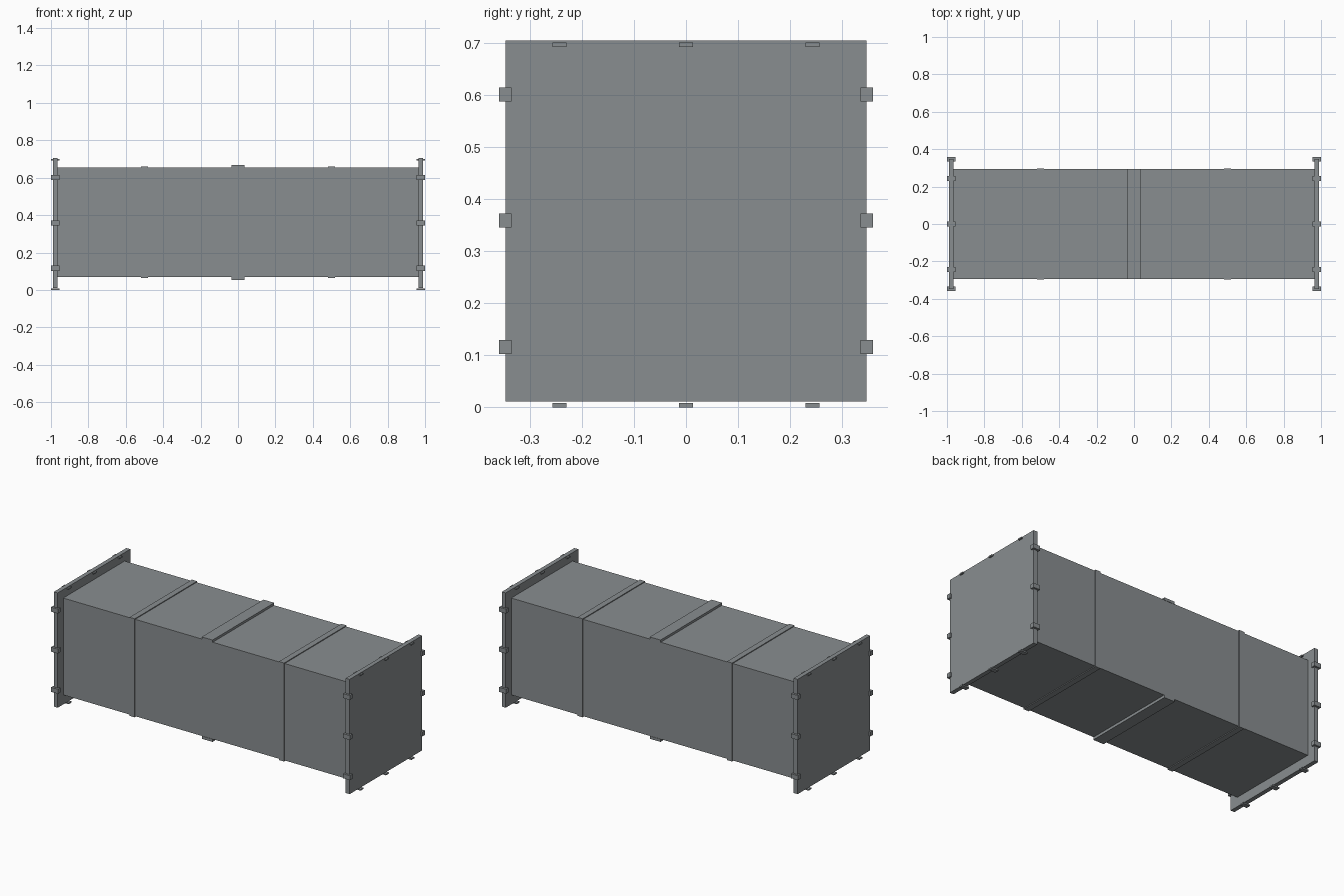
import bpy

if "Cube" in bpy.data.objects:
    bpy.data.objects.remove(bpy.data.objects["Cube"], do_unlink=True)

steel = bpy.data.materials.new("galvanised grey")
steel.use_nodes = True
COLOUR = (0.25, 0.27, 0.28, 1)
steel.diffuse_color = COLOUR
steel.node_tree.nodes["Principled BSDF"].inputs["Base Color"].default_value = COLOUR

MID = 0.361    # height of the duct axis
HALF = 0.293   # half the duct section


def box(name, centre, size):
    """Add a flat-faced box with its scale applied."""
    bpy.ops.mesh.primitive_cube_add(size=1, location=centre)
    ob = bpy.context.object
    ob.name = name
    for v in ob.data.vertices:
        v.co = [c * s for c, s in zip(v.co, size)]
    ob.data.materials.append(steel)
    return ob


# Duct body
box("duct_body", (0, 0, MID), (1.94, 2 * HALF, 2 * HALF))

# Hanger bars across the middle, above and below
for name, z in (("top_bar", MID + HALF + 0.006), ("bottom_bar", MID - HALF - 0.008)):
    box(name, (0, 0, z), (0.072, 2 * HALF + 0.004, 0.016))

for side, s in (("left", 1), ("right", -1)):
    # Raised seam band around the duct
    box(side + "_band", (s * 0.5, 0, MID), (0.035, 2 * HALF + 0.01, 2 * HALF + 0.01))
    # End flange plate
    x = s * 0.977
    box(side + "_flange", (x, 0, 0.358), (0.026, 0.694, 0.694))
    # Flange clips on the front and back edges
    for edge, t in (("back", 1), ("front", -1)):
        for z in (0.116, 0.359, 0.601):
            box(f"{side}_{edge}_clip", (x, t * 0.347, z), (0.046, 0.024, 0.027))
    # Thin clips on the top and bottom edges
    for edge, z in (("top", 0.697), ("bottom", 0.004)):
        for y in (-0.243, 0, 0.243):
            box(f"{side}_{edge}_clip", (x, y, z), (0.046, 0.027, 0.008))
